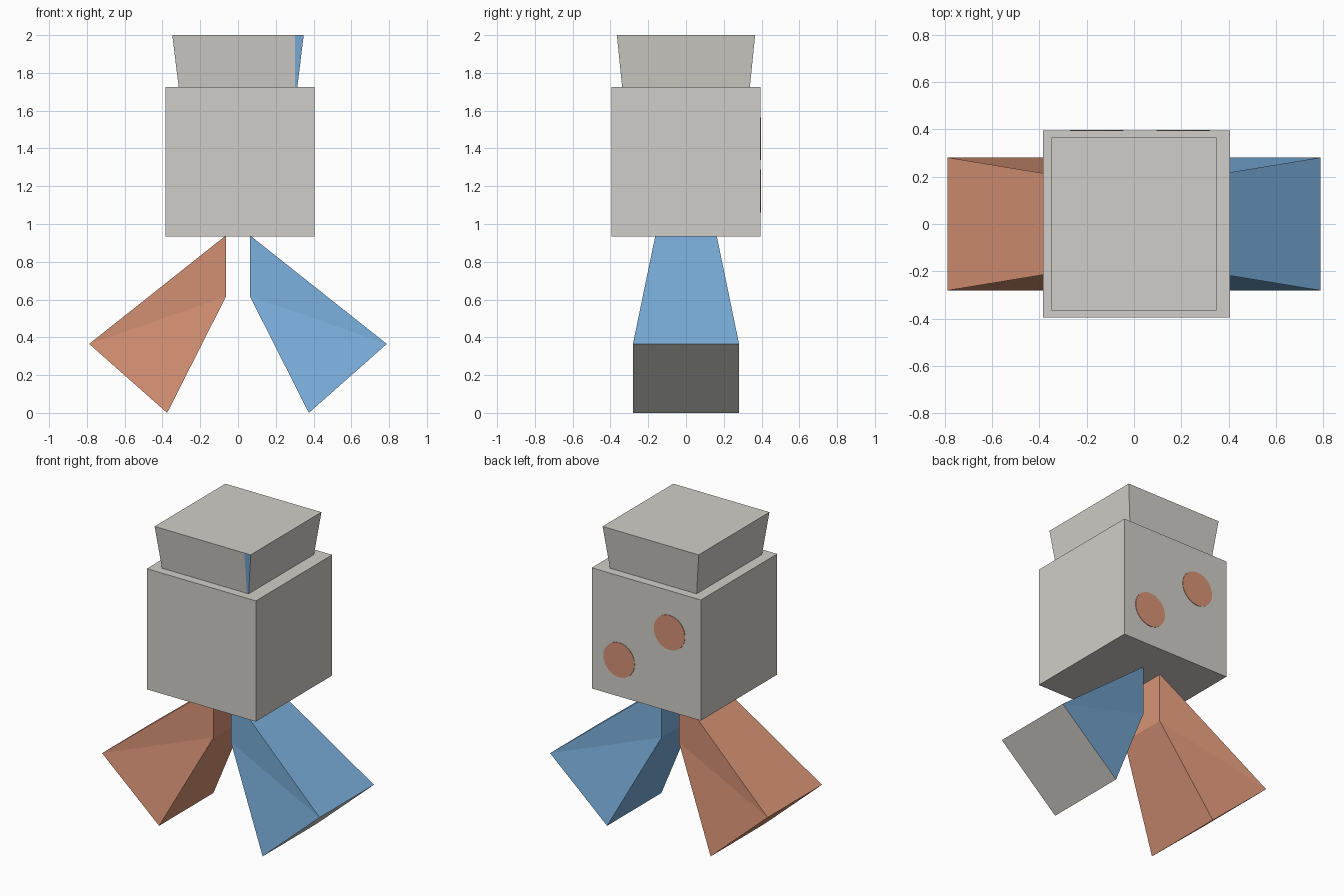
import bpy, bmesh, math
from mathutils import Vector

if "Cube" in bpy.data.objects:
    bpy.data.objects.remove(bpy.data.objects["Cube"])


def material(name, rgb):
    m = bpy.data.materials.new(name)
    m.diffuse_color = (*rgb, 1.0)
    m.use_nodes = True
    m.node_tree.nodes["Principled BSDF"].inputs["Base Color"].default_value = m.diffuse_color
    return m


GREY = material("warm grey", (0.63, 0.617, 0.578))
ORANGE = material("terracotta", (0.686, 0.292, 0.181))
BLUE = material("sky blue", (0.198, 0.429, 0.716))


def finish(bm, name, mats):
    bmesh.ops.recalc_face_normals(bm, faces=bm.faces[:])
    me = bpy.data.meshes.new(name)
    bm.to_mesh(me)
    bm.free()
    for m in mats:
        me.materials.append(m)
    ob = bpy.data.objects.new(name, me)
    bpy.context.collection.objects.link(ob)
    return ob


def tapered_box(cx, z0, z1, bottom, top):
    """Box with its own half sizes (x, y) at the bottom and top."""
    bm = bmesh.new()
    bmesh.ops.create_cube(bm, size=2)
    for v in bm.verts:
        hx, hy = top if v.co.z > 0 else bottom
        v.co = Vector((cx + v.co.x * hx, v.co.y * hy, z1 if v.co.z > 0 else z0))
    bm.normal_update()
    return bm


# Body cube
finish(tapered_box(0.011, 0.935, 1.725, (0.395, 0.395), (0.395, 0.395)), "body", [GREY])

# Head, flared upwards, with a blue strip cut into the right end of its front face
bm = tapered_box(0, 1.725, 2.0, (0.314, 0.338), (0.348, 0.366))
front = [f for f in bm.faces if f.normal.y < -0.9]
geom = front + list(front[0].edges) + list(front[0].verts)
bmesh.ops.bisect_plane(bm, geom=geom, plane_co=(0.302, 0, 0), plane_no=(1, 0, 0))
bm.normal_update()
for f in bm.faces:
    if f.normal.y < -0.9 and f.calc_center_median().x > 0.302:
        f.material_index = 1
finish(bm, "head", [GREY, BLUE])

# Two round spots on the back of the body
for i, (x, z) in enumerate([(0.207, 1.175), (-0.158, 1.452)]):
    bpy.ops.mesh.primitive_cylinder_add(vertices=32, radius=0.113, depth=0.004,
                                        location=(x, 0.396, z), rotation=(math.pi / 2, 0, 0))
    spot = bpy.context.object
    spot.name = f"back_spot_{i + 1}"
    spot.data.materials.append(ORANGE)

# Splayed legs: side profile as (x, z, half depth)
PROFILE = [(0.063, 0.94, 0.162), (0.788, 0.365, 0.281), (0.375, 0.0, 0.281), (0.063, 0.617, 0.162)]


def leg(name, side, mats):
    bm = bmesh.new()
    f = [bm.verts.new((side * x, -h, z)) for x, z, h in PROFILE]
    b = [bm.verts.new((side * x, h, z)) for x, z, h in PROFILE]
    for r in (f, b):  # folded front and back sides
        bm.faces.new((r[0], r[1], r[3]))
        bm.faces.new((r[1], r[2], r[3]))
    for i in range(4):
        j = (i + 1) % 4
        face = bm.faces.new((f[i], f[j], b[j], b[i]))
        if i == 1:  # foot end
            face.material_index = len(mats) - 1
    finish(bm, name, mats)


leg("right_leg", 1, [BLUE, GREY])
leg("left_leg", -1, [ORANGE])
